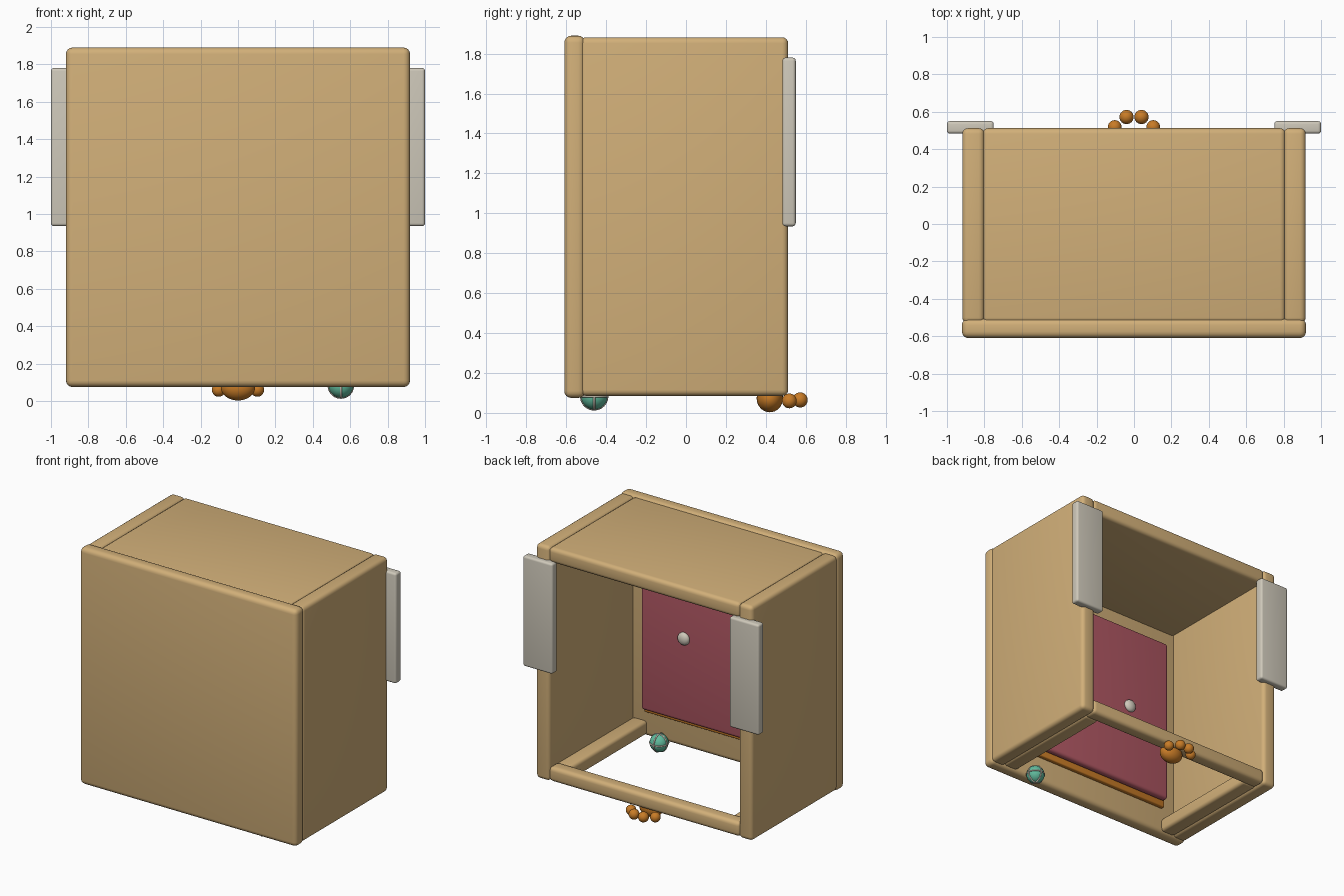
import bpy, bmesh, math
from mathutils import Matrix

if "Cube" in bpy.data.objects:
    bpy.data.objects.remove(bpy.data.objects["Cube"])


def colour(name, rgb):
    m = bpy.data.materials.new(name)
    m.diffuse_color = (*rgb, 1)
    m.use_nodes = True
    m.node_tree.nodes["Principled BSDF"].inputs["Base Color"].default_value = m.diffuse_color
    return m


TAN = colour("tan wood", (0.64, 0.43, 0.19))
ROSE = colour("rose", (0.45, 0.10, 0.13))
ORANGE = colour("orange", (0.58, 0.20, 0.02))
GREY = colour("warm grey", (0.62, 0.58, 0.49))
GREEN = colour("sea green", (0.12, 0.50, 0.34))


def finish(name, bm, mat):
    me = bpy.data.meshes.new(name)
    bm.to_mesh(me)
    bm.free()
    me.materials.append(mat)
    for p in me.polygons:
        p.use_smooth = True
    ob = bpy.data.objects.new(name, me)
    bpy.context.collection.objects.link(ob)
    return ob


def box(name, x, y, z, mat, bevel):
    """Rounded box from (min, max) pairs."""
    bm = bmesh.new()
    size = [b - a for a, b in (x, y, z)]
    mid = [(a + b) / 2 for a, b in (x, y, z)]
    bmesh.ops.create_cube(bm, size=1, matrix=Matrix.Translation(mid) @ Matrix.Diagonal((*size, 1)))
    bmesh.ops.bevel(bm, geom=bm.edges[:], offset=bevel, segments=4, profile=0.5, affect='EDGES')
    return finish(name, bm, mat)


def ball(name, centre, radii, mat):
    bm = bmesh.new()
    bmesh.ops.create_uvsphere(bm, u_segments=32, v_segments=16, radius=1,
                              matrix=Matrix.Translation(centre) @ Matrix.Diagonal((*radii, 1)))
    return finish(name, bm, mat)


def ring(name, centre, major, minor, rot, mat):
    bpy.ops.mesh.primitive_torus_add(location=centre, rotation=rot, major_radius=major,
                                     minor_radius=minor, major_segments=40, minor_segments=8)
    ob = bpy.context.object
    ob.name = name
    ob.data.materials.append(mat)
    for p in ob.data.polygons:
        p.use_smooth = True


# Cabinet shell: closed front, top, open back and bottom
box("front_panel", (-0.92, 0.92), (-0.61, -0.505), (0.075, 1.89), TAN, 0.035)
box("top_panel", (-0.81, 0.81), (-0.53, 0.512), (1.765, 1.88), TAN, 0.03)
box("back_bottom_rail", (-0.81, 0.81), (0.40, 0.51), (0.088, 0.20), TAN, 0.03)

# Mirrored parts
for s, side in ((-1, "left"), (1, "right")):
    def span(a, b):
        return tuple(sorted((s * a, s * b)))
    box(side + "_wall", span(0.80, 0.918), (-0.53, 0.512), (0.085, 1.882), TAN, 0.03)
    box(side + "_bottom_rail", span(0.685, 0.81), (-0.52, 0.42), (0.088, 0.195), TAN, 0.025)
    box(side + "_back_plate", span(0.75, 1.0), (0.483, 0.55), (0.935, 1.78), GREY, 0.016)
    ball(side + "_knob", (s * 0.31, -0.415, 0.96), (0.048, 0.03, 0.048), GREY)
    # Paw toes
    ball(side + "_outer_toe", (s * 0.103, 0.518, 0.06), (0.037,) * 3, ORANGE)
    ball(side + "_inner_toe", (s * 0.04, 0.572, 0.065), (0.038,) * 3, ORANGE)

# Inner cushion with a trim behind it
box("cushion_trim", (-0.69, 0.69), (-0.52, -0.475), (0.275, 1.62), ORANGE, 0.01)
box("cushion", (-0.68, 0.68), (-0.48, -0.42), (0.315, 1.62), ROSE, 0.025)

# Paw pad under the back rail
ball("paw_pad", (0, 0.42, 0.073), (0.092, 0.066, 0.07), ORANGE)

# Small ball with crossed bands
C = (0.55, -0.46, 0.083)
ball("toy_ball", C, (0.066,) * 3, GREEN)
for i, r in enumerate(((0, 0, 0), (math.pi / 2, 0, 0), (0, math.pi / 2, 0))):
    ring("toy_ball_band_%d" % (i + 1), C, 0.065, 0.006, r, GREY)
